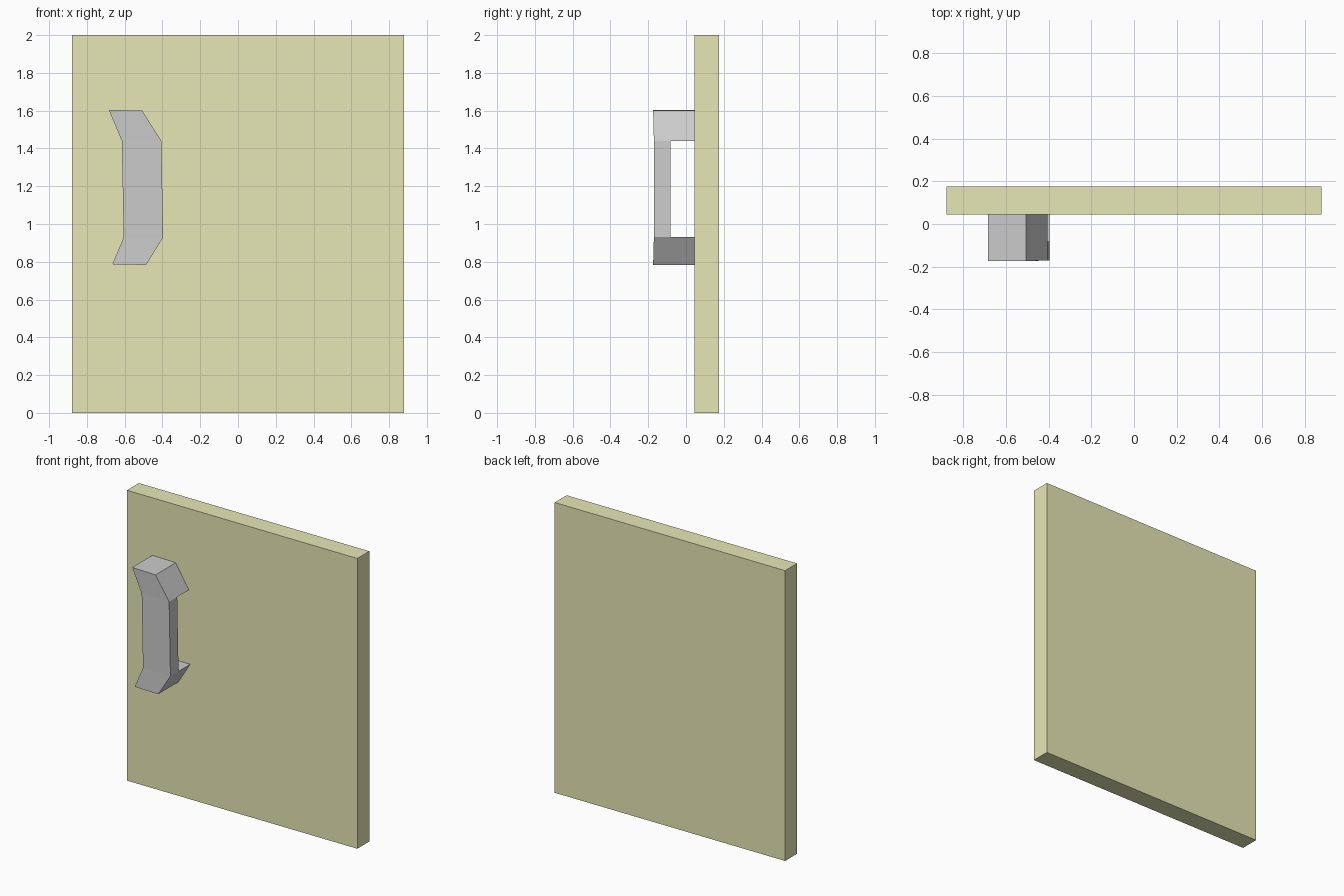
import bpy, bmesh

if "Cube" in bpy.data.objects:
    bpy.data.objects.remove(bpy.data.objects["Cube"])

# Door panel
bpy.ops.mesh.primitive_cube_add(size=1, location=(0, 0.11, 1))
door = bpy.context.object
door.name = "door_panel"
door.scale = (1.756, 0.13, 2)
mat = bpy.data.materials.new("olive_paint")
mat.diffuse_color = (0.8, 0.8, 0.47, 1)
mat.use_nodes = True
mat.node_tree.nodes["Principled BSDF"].inputs["Base Color"].default_value = mat.diffuse_color
door.data.materials.append(mat)

# Pull handle: rows of (left x, left z, right x, right z, front y), bottom to top
BAR_BACK, DOOR_FRONT = -0.082, 0.045
rows = [(-0.665, 0.787, -0.487, 0.783, -0.174),
        (-0.605, 0.93, -0.396, 0.93, -0.170),
        (-0.615, 1.44, -0.406, 1.44, -0.170),
        (-0.684, 1.604, -0.507, 1.60, -0.174)]
bm = bmesh.new()
rings = []
for lx, lz, rx, rz, fy in rows:
    rings.append([bm.verts.new(p) for p in ((lx, fy, lz), (rx, fy, rz),
                                            (rx, BAR_BACK, rz), (lx, BAR_BACK, lz))])
backs = []
for a, b in zip(rings, rings[1:]):
    for i in range(4):
        j = (i + 1) % 4
        f = bm.faces.new((a[i], a[j], b[j], b[i]))
        if i == 2:
            backs.append(f)
bm.faces.new(rings[0][::-1])
bm.faces.new(rings[-1])

# Feet reaching back to the door at both ends
for f in (backs[0], backs[2]):
    foot = bmesh.ops.extrude_discrete_faces(bm, faces=[f])["faces"][0]
    for v in foot.verts:
        v.co.y = DOOR_FRONT
bmesh.ops.remove_doubles(bm, verts=bm.verts, dist=1e-5)
bmesh.ops.recalc_face_normals(bm, faces=bm.faces)
mesh = bpy.data.meshes.new("pull_handle")
bm.to_mesh(mesh)
bm.free()
bpy.context.collection.objects.link(bpy.data.objects.new("pull_handle", mesh))
